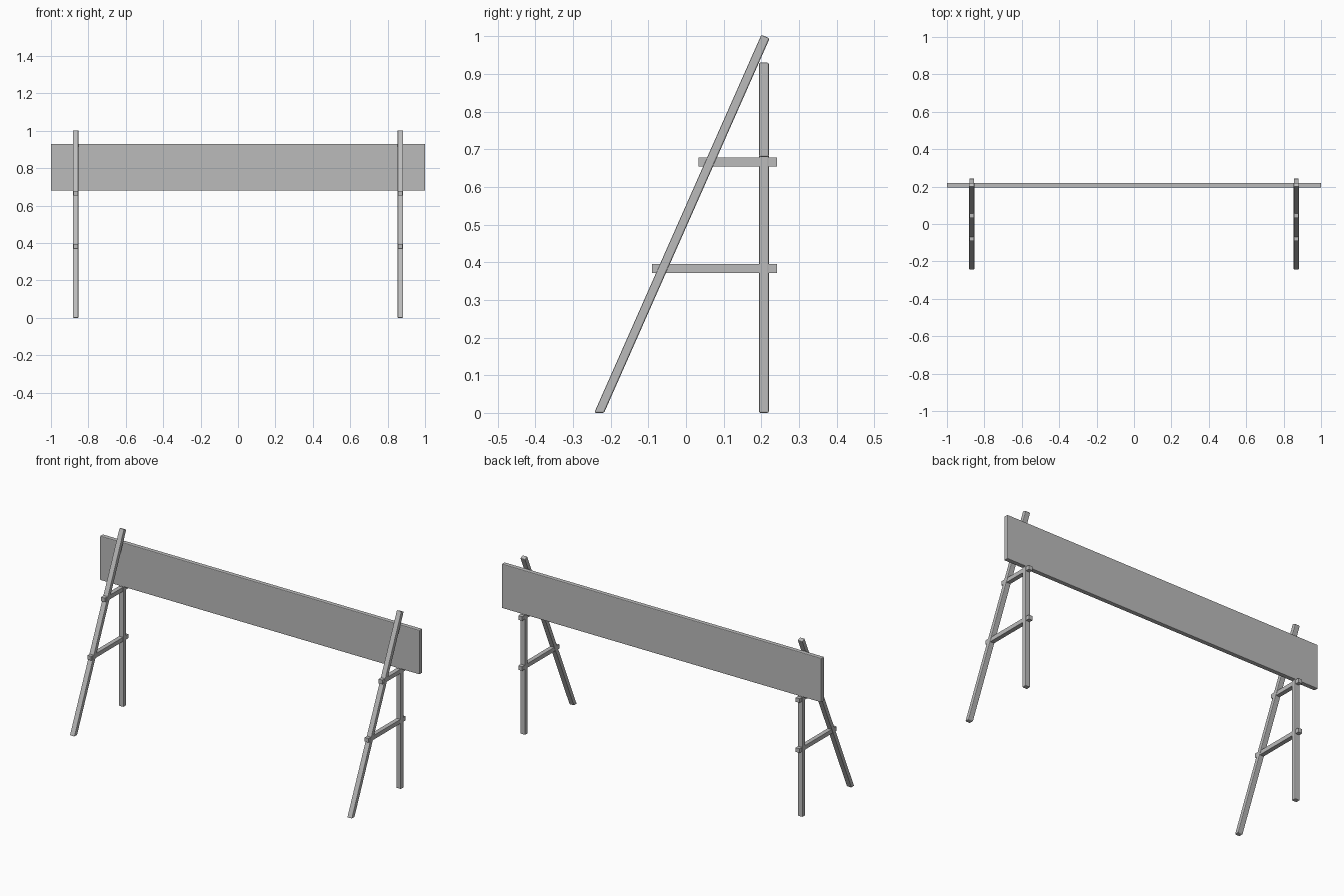
import bpy, bmesh
from math import atan2, hypot
from mathutils import Vector, Matrix

cube = bpy.data.objects.get("Cube")
if cube:
    bpy.data.objects.remove(cube, do_unlink=True)

# One plain grey for the whole barrier
grey = bpy.data.materials.new("plain_grey")
grey.use_nodes = True
GREY = (0.5, 0.5, 0.5, 1)
grey.diffuse_color = GREY
grey.node_tree.nodes["Principled BSDF"].inputs["Base Color"].default_value = GREY


def beam(name, size, centre, tilt=0.0, floor_cut=False, bevel=0.004):
    """Box-section timber with softened edges, tilted about x."""
    bm = bmesh.new()
    place = Matrix.Translation(centre) @ Matrix.Rotation(tilt, 4, 'X')
    bmesh.ops.create_cube(bm, size=1, matrix=place @ Matrix.Diagonal((*size, 1)))
    if floor_cut:
        cut = bmesh.ops.bisect_plane(bm, geom=bm.verts[:] + bm.edges[:] + bm.faces[:],
                                     plane_co=(0, 0, 0), plane_no=(0, 0, 1), clear_inner=True)
        edges = [g for g in cut["geom_cut"] if isinstance(g, bmesh.types.BMEdge)]
        bmesh.ops.holes_fill(bm, edges=edges)
    bmesh.ops.recalc_face_normals(bm, faces=bm.faces[:])
    mesh = bpy.data.meshes.new(name)
    bm.to_mesh(mesh)
    bm.free()
    mesh.materials.append(grey)
    ob = bpy.data.objects.new(name, mesh)
    bpy.context.collection.objects.link(ob)
    mod = ob.modifiers.new("soft_edges", 'BEVEL')
    mod.width = bevel
    mod.segments = 2
    return ob


# Long board spanning both trestles
POST_Y = 0.207
beam("board", (2, 0.026, 0.25), (0, POST_Y, 0.805))

# Sloping front leg runs from the floor to above the board
foot, head = Vector((0, -0.236, -0.012)), Vector((0, 0.211, 0.999))
run = head - foot
tilt = -atan2(run.y, run.z)

for side, x in (("left", 0.868), ("right", -0.868)):
    beam(f"{side}_rear_post", (0.03, 0.026, 0.685), (x, POST_Y, 0.3425))
    beam(f"{side}_front_leg", (0.03, 0.024, hypot(run.y, run.z)),
         (foot + head) / 2 + Vector((x, 0, 0)), tilt, floor_cut=True)
    # Cross bars poke out slightly past both legs
    for level, y0, z in (("lower", -0.09, 0.383), ("upper", 0.033, 0.666)):
        beam(f"{side}_{level}_crossbar", (0.025, 0.242 - y0, 0.024),
             (x, (0.242 + y0) / 2, z), bevel=0.001)
